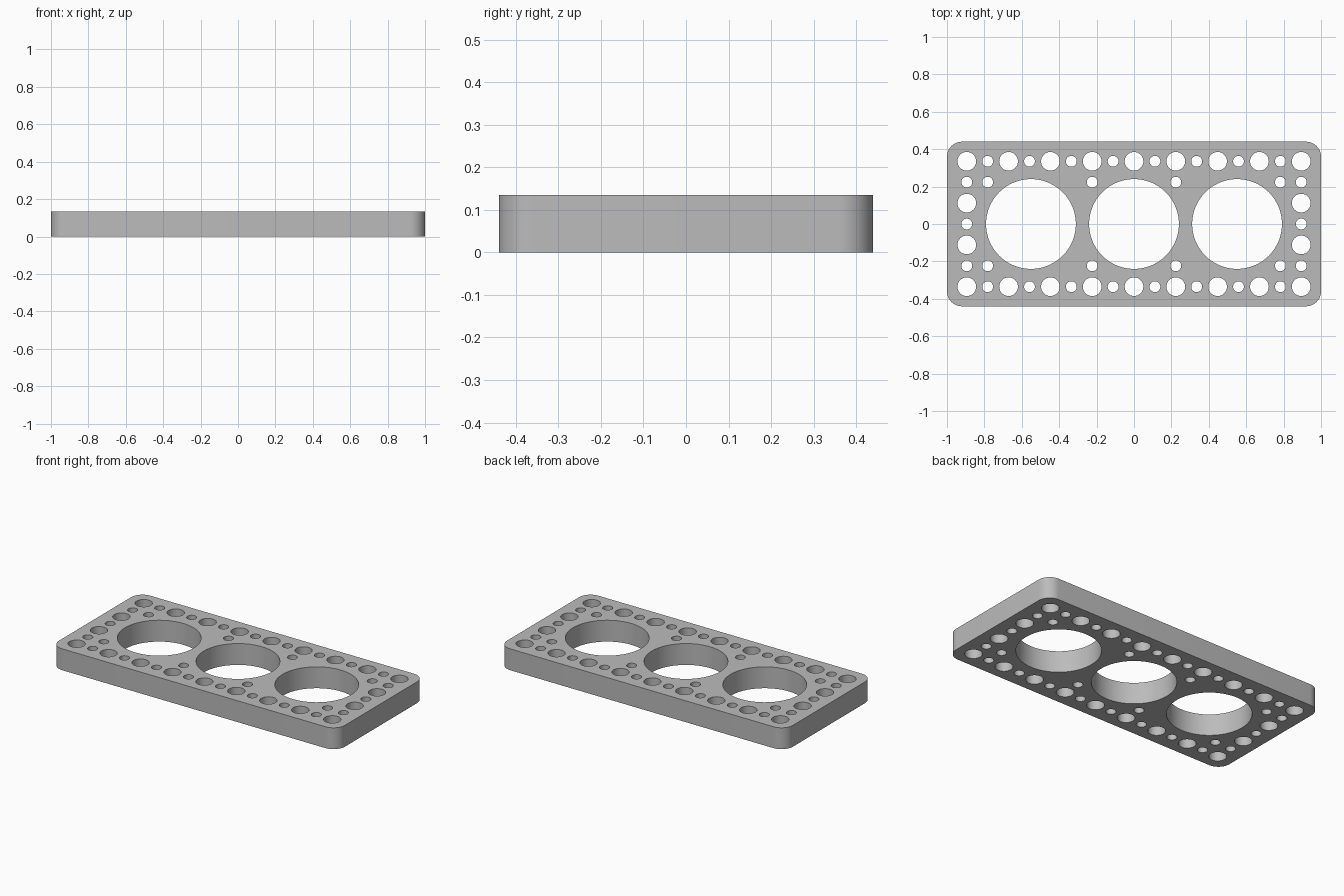
import bpy
import bmesh
from math import cos, sin, pi, radians
from mathutils import Vector

cube = bpy.data.objects.get("Cube")
if cube:
    bpy.data.objects.remove(cube, do_unlink=True)

HEIGHT = 0.135
HALF_X, HALF_Y, CORNER = 1.0, 0.44, 0.08
PITCH = 0.2235
BIG, LARGE, SMALL = 0.24, 0.05, 0.029

grey = bpy.data.materials.new("plain grey")
grey.use_nodes = True
colour = (0.5, 0.5, 0.5, 1)
grey.diffuse_color = colour
grey.node_tree.nodes["Principled BSDF"].inputs["Base Color"].default_value = colour


def circle(x, y, radius, steps):
    return [(x + radius * cos(2 * pi * i / steps), y + radius * sin(2 * pi * i / steps))
            for i in range(steps)]


def rounded_rectangle(steps=12):
    points = []
    for quarter, (sx, sy) in enumerate([(1, 1), (-1, 1), (-1, -1), (1, -1)]):
        for i in range(steps + 1):
            a = (quarter + i / steps) * pi / 2
            points.append((sx * (HALF_X - CORNER) + CORNER * cos(a),
                           sy * (HALF_Y - CORNER) + CORNER * sin(a)))
    return points


# Hole layout, in steps of the pitch
holes = [(x, 0, BIG) for x in (-0.551, 0, 0.551)]
for side in (-1, 1):
    # Long edge rows
    for i in range(-8, 9):
        holes.append((i * PITCH / 2, side * 1.5 * PITCH, SMALL if i % 2 else LARGE))
    # Short edge columns
    for j in range(-2, 3):
        holes.append((side * 4 * PITCH, j * PITCH / 2, LARGE if j % 2 else SMALL))
    # Small holes around the big openings
    for column in (1, 3.5):
        for row in (-1, 1):
            holes.append((side * column * PITCH, row * PITCH, SMALL))

# Plate: outline and holes filled, then extruded upward
bm = bmesh.new()
loops = [rounded_rectangle()]
loops += [circle(x, y, r, 96 if r == BIG else 32) for x, y, r in holes]
for loop in loops:
    verts = [bm.verts.new((x, y, 0)) for x, y in loop]
    for a, b in zip(verts, verts[1:] + verts[:1]):
        bm.edges.new((a, b))
bmesh.ops.triangle_fill(bm, use_beauty=True, use_dissolve=False,
                        edges=bm.edges[:], normal=Vector((0, 0, 1)))
extruded = bmesh.ops.extrude_face_region(bm, geom=bm.faces[:], use_keep_orig=True)
top = [v for v in extruded["geom"] if isinstance(v, bmesh.types.BMVert)]
bmesh.ops.translate(bm, verts=top, vec=(0, 0, HEIGHT))
bmesh.ops.recalc_face_normals(bm, faces=bm.faces[:])

mesh = bpy.data.meshes.new("perforated_plate")
bm.to_mesh(mesh)
bm.free()
mesh.materials.append(grey)
plate = bpy.data.objects.new("perforated_plate", mesh)
bpy.context.collection.objects.link(plate)

bpy.ops.object.select_all(action='DESELECT')
plate.select_set(True)
bpy.context.view_layer.objects.active = plate
bpy.ops.object.shade_smooth_by_angle(angle=radians(30))
